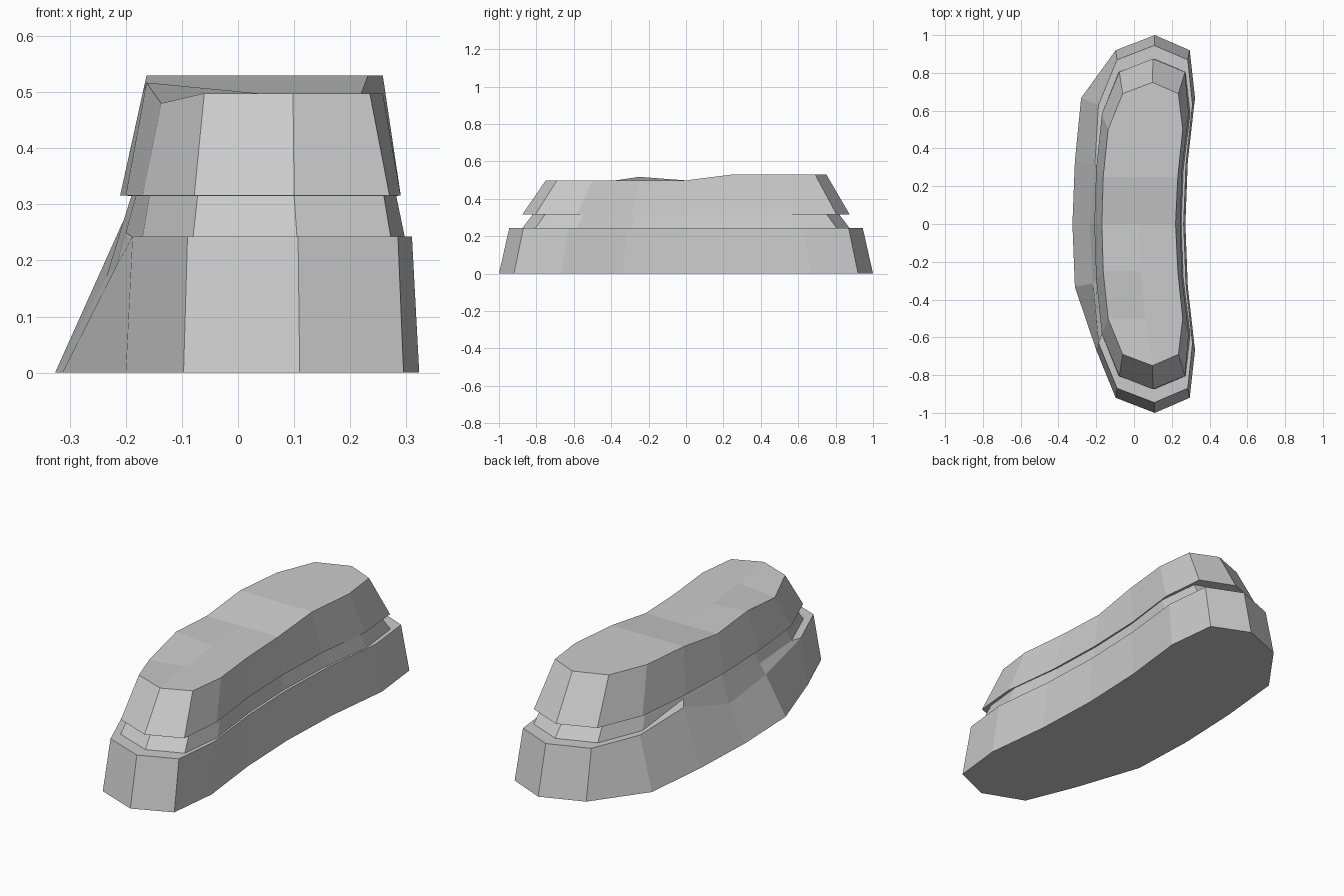
import bpy, bmesh

if "Cube" in bpy.data.objects:
    bpy.data.objects.remove(bpy.data.objects["Cube"])

STATIONS = [0.92, 0.667, 0.333, 0.0]     # fractions of the half length


def ring(half, z, tip, right, left, fix=None):
    """16-point kidney outline: back tip, right side, front tip, left side."""
    ys = STATIONS
    back_r = [[x, y * half, z] for x, y in zip(right, ys)]
    front_r = [[x, -y * half, z] for x, y in zip(right[:3], ys[:3])][::-1]
    front_l = [[x, -y * half, z] for x, y in zip(left, ys)]
    back_l = [[x, y * half, z] for x, y in zip(left[:3], ys[:3])][::-1]
    pts = [[tip, half, z]] + back_r + front_r + [[tip, -half, z]] + front_l + back_l
    for i, (x, zz) in (fix or {}).items():
        pts[i][0], pts[i][2] = x, zz
    return pts


# Outlines from the ground up; left flank is flared and irregular
rings = [
    ring(1.0, 0, .11, [.295, .323, .285, .272], [-.097, -.28, -.313, -.326],
         {10: (-.20, 0)}),
    ring(.945, .243, .107, [.285, .31, .275, .263], [-.09, -.188, -.215, -.228],
         {11: (-.217, .19), 12: (-.235, .17), 13: (-.207, .265)}),
    ring(.875, .243, .105, [.272, .297, .261, .25], [-.08, -.17, -.19, -.195],
         {11: (-.20, .25), 12: (-.198, .29), 13: (-.19, .295)}),
    ring(.82, .315, .10, [.26, .282, .247, .237], [-.072, -.158, -.182, -.19]),
    ring(.875, .316, .10, [.27, .29, .255, .245], [-.078, -.17, -.2, -.21]),
    ring(.75, .53, .098, [.235, .258, .232, .22], [-.06, -.137, -.163, -.17],
         {4: (.22, .498), 12: (-.17, .498)}),
]
top = rings[-1]
for i in range(5, 12):                   # lower front half of the crown
    top[i][2] = .498
top[10][2], top[11][2] = .48, .517

bm = bmesh.new()
loops = [[bm.verts.new(p) for p in r] for r in rings]
bm.faces.new(loops[0])
for a, b in zip(loops, loops[1:]):
    for i in range(16):
        j = (i + 1) % 16
        bm.faces.new((a[i], a[j], b[j], b[i]))

# Crown with a middle row
t = loops[-1]
mid = [t[0]]
for k in range(2, 7):
    z = .53 if k < 4 else .498
    mid.append(bm.verts.new(((t[k].co.x + t[16 - k].co.x) / 2, t[k].co.y, z)))
mid.append(t[8])
bm.faces.new((t[0], t[1], t[2], mid[1]))
bm.faces.new((t[0], mid[1], t[14], t[15]))
for k in range(2, 6):
    bm.faces.new((t[k], t[k + 1], mid[k], mid[k - 1]))
    bm.faces.new((mid[k - 1], mid[k], t[15 - k], t[16 - k]))
bm.faces.new((t[6], t[7], t[8], mid[5]))
bm.faces.new((t[8], t[9], t[10], mid[5]))

bmesh.ops.recalc_face_normals(bm, faces=bm.faces)
mesh = bpy.data.meshes.new("grooved_rock")
bm.to_mesh(mesh)
bm.free()
bpy.context.collection.objects.link(bpy.data.objects.new("grooved_rock", mesh))
